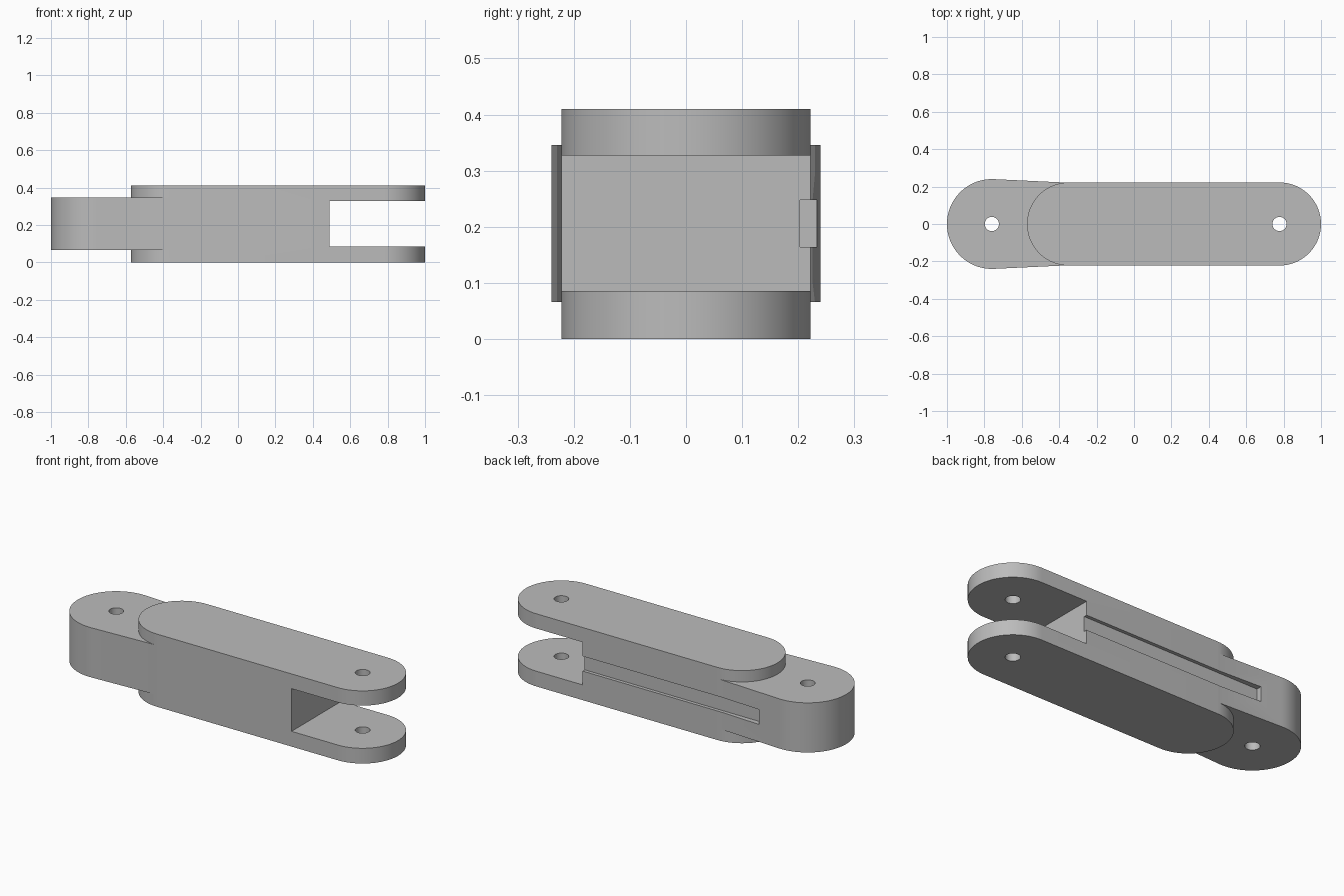
import bpy, bmesh
from math import sin, cos, pi, asin

cube = bpy.data.objects.get("Cube")
if cube:
    bpy.data.objects.remove(cube, do_unlink=True)

grey = bpy.data.materials.new("plain_grey")
grey.use_nodes = True
colour = (0.5, 0.5, 0.5, 1)
grey.diffuse_color = colour
grey.node_tree.nodes["Principled BSDF"].inputs["Base Color"].default_value = colour

SEGMENTS = 48
HEIGHT = 0.41
BODY_R = 0.222
TONGUE_R = 0.24
FORK_X = 1 - BODY_R
TONGUE_X = -1 + TONGUE_R


def add_prism(name, outline, z0, z1):
    """Upright prism from an outline in the ground plane."""
    bm = bmesh.new()
    face = bm.faces.new([bm.verts.new((x, y, z0)) for x, y in outline])
    top = bmesh.ops.extrude_face_region(bm, geom=[face])["geom"]
    verts = [v for v in top if isinstance(v, bmesh.types.BMVert)]
    bmesh.ops.translate(bm, verts=verts, vec=(0, 0, z1 - z0))
    bmesh.ops.recalc_face_normals(bm, faces=bm.faces)
    mesh = bpy.data.meshes.new(name)
    bm.to_mesh(mesh)
    bm.free()
    mesh.materials.append(grey)
    obj = bpy.data.objects.new(name, mesh)
    bpy.context.collection.objects.link(obj)
    return obj


def arc(cx, r, start, end):
    steps = [start + (end - start) * i / SEGMENTS for i in range(SEGMENTS + 1)]
    return [(cx + r * cos(a), r * sin(a)) for a in steps]


def rounded_bar(xa, ra, xb, rb):
    """Two round ends joined by tangent lines."""
    lean = asin((ra - rb) / (xb - xa))
    q = pi / 2 - lean
    return arc(xa, ra, q, 2 * pi - q) + arc(xb, rb, -q, q)


def box(x0, x1, y0, y1):
    return [(x0, y0), (x1, y0), (x1, y1), (x0, y1)]


def combine(target, other, operation):
    other.hide_render = True
    bpy.context.view_layer.objects.active = target
    mod = target.modifiers.new(operation.lower(), "BOOLEAN")
    mod.operation = operation
    mod.solver = "EXACT"
    mod.object = other
    bpy.ops.object.modifier_apply(modifier=mod.name)
    bpy.data.objects.remove(other, do_unlink=True)


# Main bar with the thinner tongue at its right end
link = add_prism("hinge_link", rounded_bar(-0.572 + BODY_R, BODY_R, FORK_X, BODY_R), 0, HEIGHT)
tongue = add_prism("tongue", rounded_bar(TONGUE_X, TONGUE_R, -0.36, BODY_R - 0.001), 0.066, 0.346)
combine(link, tongue, "UNION")

# Fork gap and long groove in the back
combine(link, add_prism("fork_gap", box(0.49, 1.2, -0.5, 0.5), 0.086, 0.327), "DIFFERENCE")
combine(link, add_prism("back_groove", box(-0.62, 0.6, 0.203, 0.4), 0.164, 0.248), "DIFFERENCE")

# Pin holes through both ends
for x in (TONGUE_X, FORK_X):
    hole = add_prism("pin_hole", arc(x, 0.038, 0, 2 * pi)[:-1], -0.1, HEIGHT + 0.1)
    combine(link, hole, "DIFFERENCE")

bpy.ops.object.select_all(action="DESELECT")
link.select_set(True)
bpy.context.view_layer.objects.active = link
bpy.ops.object.shade_smooth_by_angle(angle=pi / 6)
